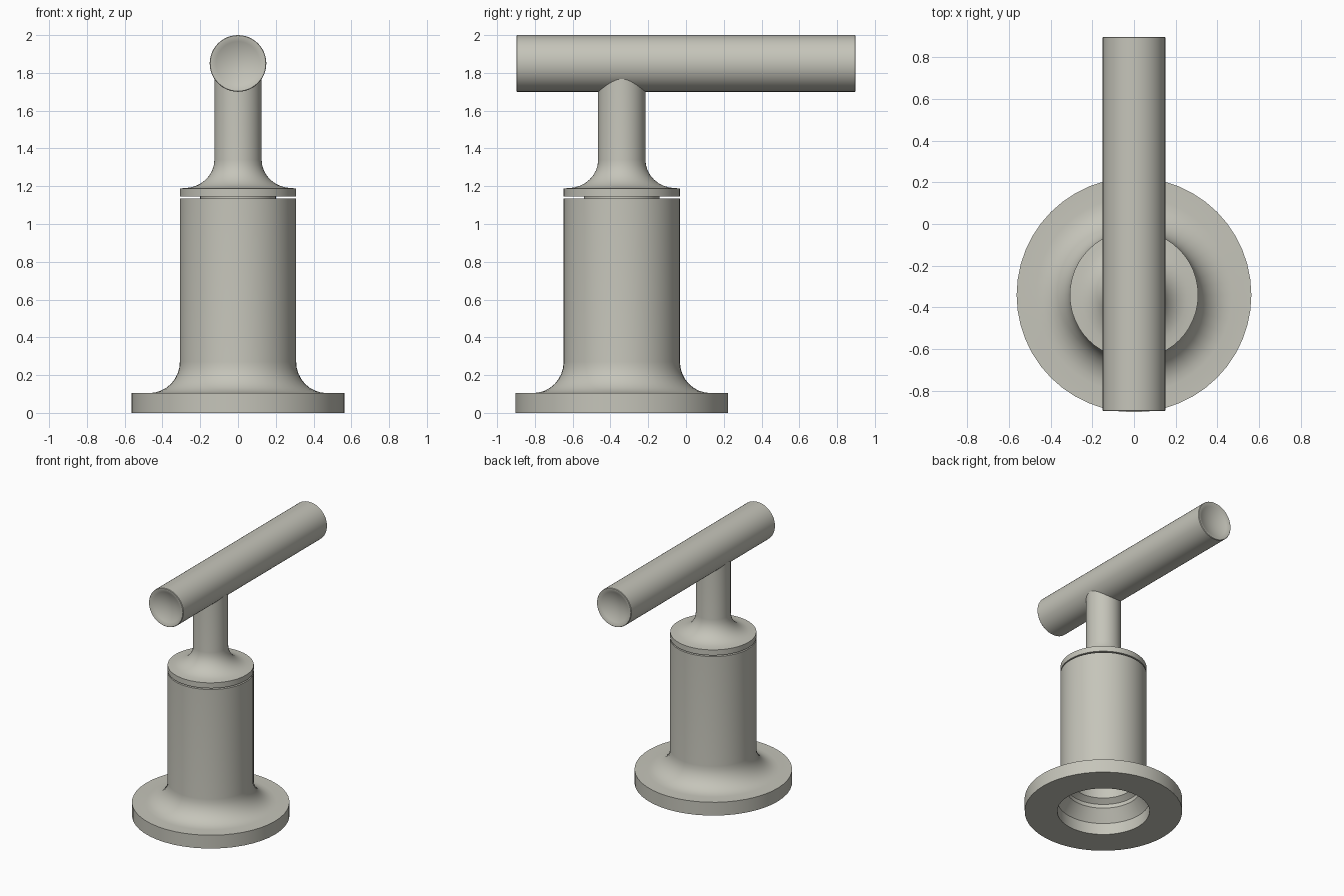
import bpy, bmesh, math
from mathutils import Matrix

cube = bpy.data.objects.get("Cube")
if cube:
    bpy.data.objects.remove(cube, do_unlink=True)

# One satin nickel finish for every part
COLOUR = (0.56, 0.555, 0.49, 1.0)
metal = bpy.data.materials.new("satin_nickel")
metal.diffuse_color = COLOUR
metal.use_nodes = True
bsdf = metal.node_tree.nodes["Principled BSDF"]
bsdf.inputs["Base Color"].default_value = COLOUR
bsdf.inputs["Roughness"].default_value = 0.5

AXIS_Y = -0.34   # vertical axis of base, body and stem
SEGMENTS = 48


def fillet(r_in, r_out, z_low, z_high, steps=8):
    """Concave flare, from the wide low end up to the narrow top end."""
    pts = []
    for i in range(steps + 1):
        a = math.pi / 2 * i / steps
        pts.append((r_out - (r_out - r_in) * math.sin(a),
                    z_high - (z_high - z_low) * math.cos(a)))
    return pts


def lathe(name, profile, matrix, closed=False):
    """Revolve (radius, height) points about the local z axis."""
    bm = bmesh.new()
    verts = [bm.verts.new((r, 0, z)) for r, z in profile]
    edges = [bm.edges.new(pair) for pair in zip(verts, verts[1:])]
    if closed:
        edges.append(bm.edges.new((verts[-1], verts[0])))
    bmesh.ops.spin(bm, geom=verts + edges, cent=(0, 0, 0), axis=(0, 0, 1),
                   angle=math.tau, steps=SEGMENTS, use_duplicate=False)
    bmesh.ops.remove_doubles(bm, verts=bm.verts, dist=1e-5)
    bmesh.ops.recalc_face_normals(bm, faces=bm.faces)
    mesh = bpy.data.meshes.new(name)
    bm.to_mesh(mesh)
    bm.free()
    mesh.materials.append(metal)
    obj = bpy.data.objects.new(name, mesh)
    bpy.context.collection.objects.link(obj)
    obj.matrix_world = matrix
    bpy.ops.object.select_all(action='DESELECT')
    obj.select_set(True)
    bpy.context.view_layer.objects.active = obj
    bpy.ops.object.shade_smooth_by_angle(angle=math.radians(32))
    return obj


upright = Matrix.Translation((0, AXIS_Y, 0))

# Flanged base and hollow body: outer wall up, stepped bore back down
body = [(0.33, 0), (0.563, 0), (0.563, 0.105)]
body += fillet(0.308, 0.47, 0.105, 0.27)
body += [(0.308, 1.135), (0, 1.135), (0, 1.08), (0.225, 1.08),
         (0.225, 0.24), (0.265, 0.21), (0.265, 0.18), (0.33, 0.09), (0.33, 0)]
lathe("base_and_body", body, upright)

# Spindle bridging the thin shadow gap under the cap
lathe("spindle", [(0, 1.11), (0.2, 1.11), (0.2, 1.16), (0, 1.16)], upright)

# Rotating cap flaring up into the stem
stem = [(0, 1.145), (0.308, 1.145), (0.308, 1.188)]
stem += fillet(0.125, 0.285, 1.19, 1.34)
stem += [(0.125, 1.85), (0, 1.85)]
lathe("cap_and_stem", stem, upright)

# Lever bar with a shallow dish in each end
HALF, RADIUS, DISH = 0.898, 0.15, 0.035
dish = [(RADIUS * 0.93 * i / 6, HALF - DISH * (1 - (i / 6) ** 2)) for i in range(7)]
half_bar = dish + [(RADIUS - 0.003, HALF), (RADIUS, HALF - 0.004)]
bar = half_bar + [(r, -z) for r, z in reversed(half_bar)]
lathe("lever_bar", bar,
      Matrix.Translation((0, 0, 1.85)) @ Matrix.Rotation(math.pi / 2, 4, 'X'))
